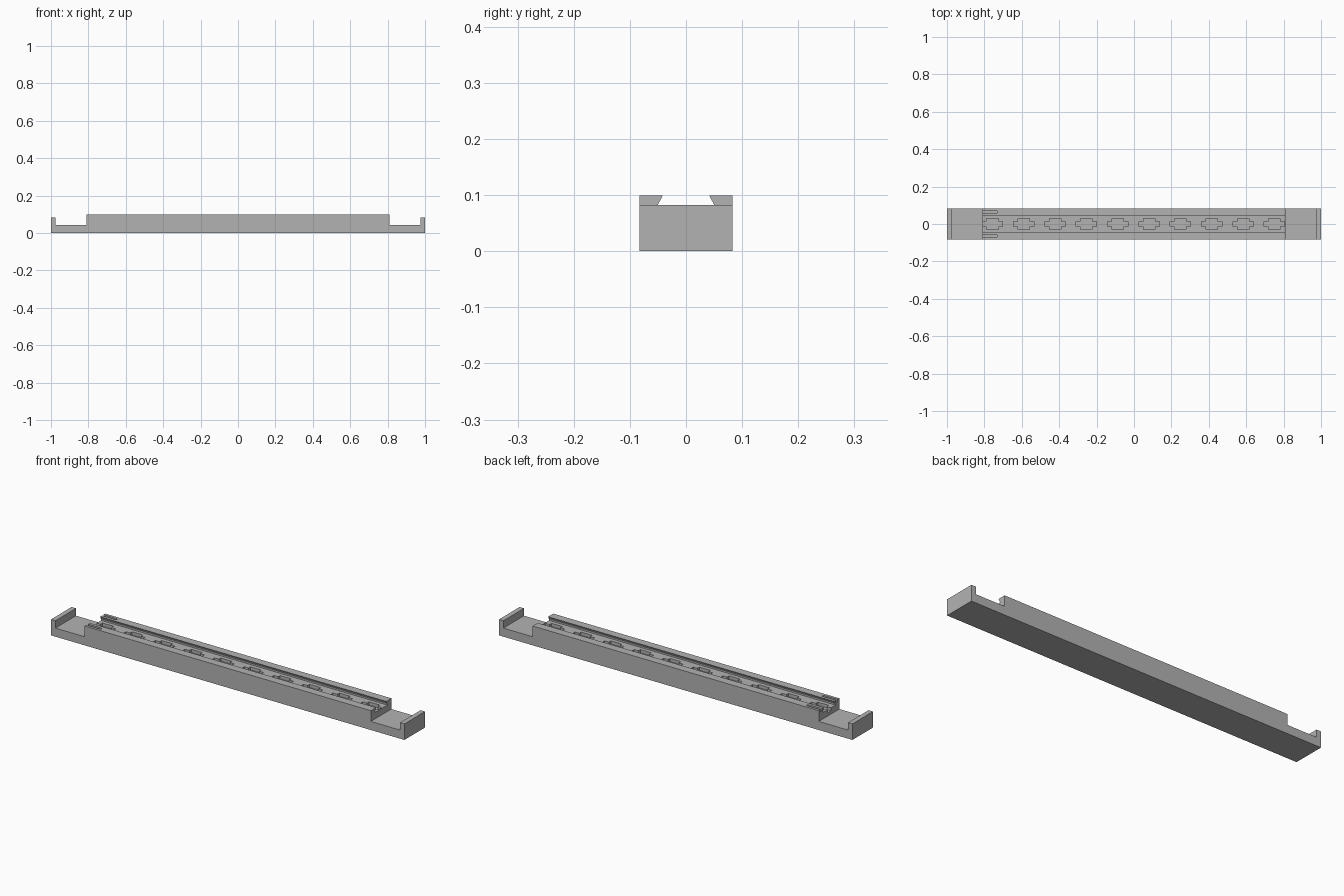
import bpy
import bmesh
from math import cos, sin, pi
from mathutils import Vector

cube = bpy.data.objects.get("Cube")
if cube:
    bpy.data.objects.remove(cube, do_unlink=True)

grey = bpy.data.materials.new("light grey plastic")
grey.use_nodes = True
colour = (0.45, 0.45, 0.45, 1)
grey.diffuse_color = colour
grey.node_tree.nodes["Principled BSDF"].inputs["Base Color"].default_value = colour


def prisms(name, outlines, direction):
    """Extrude closed 3D outlines along a direction into one object."""
    bm = bmesh.new()
    for outline in outlines:
        face = bm.faces.new([bm.verts.new(p) for p in outline])
        out = bmesh.ops.extrude_face_region(bm, geom=[face], use_keep_orig=True)
        moved = [v for v in out["geom"] if isinstance(v, bmesh.types.BMVert)]
        bmesh.ops.translate(bm, verts=moved, vec=Vector(direction))
    bmesh.ops.recalc_face_normals(bm, faces=bm.faces)
    mesh = bpy.data.meshes.new(name)
    bm.to_mesh(mesh)
    bm.free()
    mesh.materials.append(grey)
    obj = bpy.data.objects.new(name, mesh)
    bpy.context.collection.objects.link(obj)
    return obj


def cut(target, cutter):
    """Subtract the cutter and discard it."""
    mod = target.modifiers.new("cut", "BOOLEAN")
    mod.operation = "DIFFERENCE"
    mod.solver = "EXACT"
    mod.object = cutter
    bpy.context.view_layer.objects.active = target
    bpy.ops.object.modifier_apply(modifier=mod.name)
    bpy.data.objects.remove(cutter, do_unlink=True)


HALF_W, TOP, FLOOR, END = 0.083, 0.099, 0.077, 0.81

# Body: low ledges with end stops and a raised middle
right = [(1, 0), (1, 0.082), (0.975, 0.082), (0.975, 0.044), (END, 0.044), (END, TOP)]
side = right + [(-x, z) for x, z in reversed(right)]
body = prisms("strip_holder_body", [[(x, -HALF_W, z) for x, z in side]],
              (0, 2 * HALF_W, 0))

# Undercut channel along the raised middle
half = [(0.041, TOP + 0.001), (0.05, 0.083), (0.05, FLOOR)]
channel = half + [(-y, z) for y, z in reversed(half)]
cut(body, prisms("channel_cutter", [[(-0.9, y, z) for y, z in channel]], (1.8, 0, 0)))

# Ten square pockets with side tabs in the channel floor
corner = [(0.055, 0.014), (0.031, 0.014), (0.031, 0.03)]
back = corner + [(-x, y) for x, y in reversed(corner)]
cross = back + [(x, -y) for x, y in reversed(back)]
pockets = [[(x + (i - 4.5) * 0.1675 - 0.003, y, FLOOR - 0.016) for x, y in cross]
           for i in range(10)]
cut(body, prisms("pocket_cutter", pockets, (0, 0, 0.019)))

# Round-ended slots in the tops of both rails at the right end
R = 0.0065
arc = [(-0.735 + R * cos(a), R * sin(a)) for a in (pi * (k / 8 - 0.5) for k in range(9))]
slot = [(-0.83, -R)] + arc + [(-0.83, R)]
slots = [[(x, y + s * 0.063, TOP - 0.012) for x, y in slot] for s in (-1, 1)]
cut(body, prisms("slot_cutter", slots, (0, 0, 0.02)))
